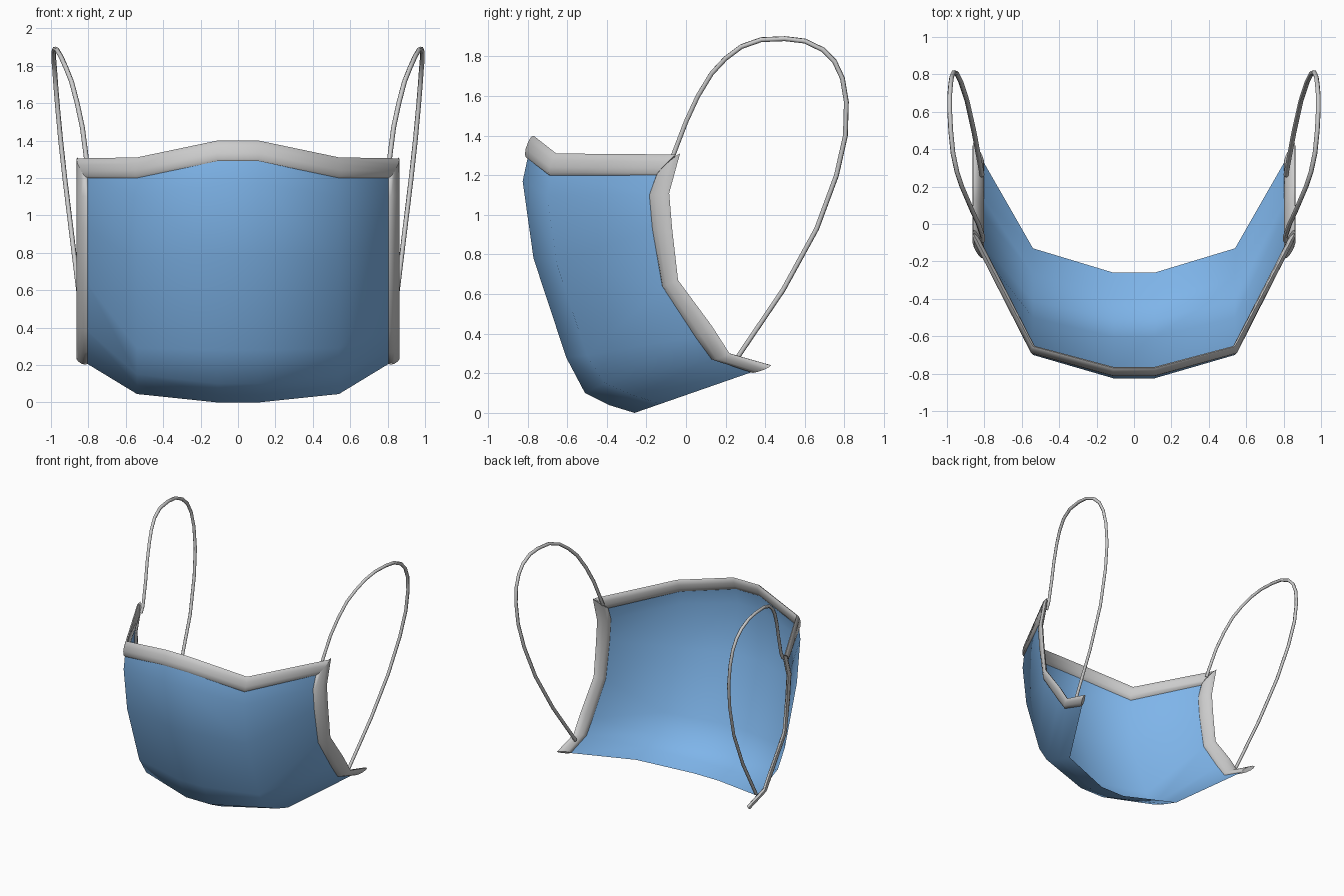
import bpy, math
from mathutils import Vector

if "Cube" in bpy.data.objects:
    bpy.data.objects.remove(bpy.data.objects["Cube"])


def make_mesh(name, verts, faces, angle, mat=None):
    me = bpy.data.meshes.new(name)
    me.from_pydata([tuple(v) for v in verts], [], faces)
    ob = bpy.data.objects.new(name, me)
    bpy.context.collection.objects.link(ob)
    if mat:
        me.materials.append(mat)
    bpy.ops.object.select_all(action='DESELECT')
    bpy.context.view_layer.objects.active = ob
    ob.select_set(True)
    bpy.ops.object.shade_smooth_by_angle(angle=math.radians(angle))
    return ob


def trim(name, inner, outer, thick=0.017, n=10):
    """Flat padded band between two edge lines."""
    a, b = [Vector(p) for p in inner], [Vector(p) for p in outer]
    mid = [(p + q) / 2 for p, q in zip(a, b)]
    verts, faces, m = [], [], len(a)
    for i in range(m):
        t = mid[min(i + 1, m - 1)] - mid[max(i - 1, 0)]
        nrm = t.cross(b[i] - a[i]).normalized()
        for k in range(n):
            w = 2 * math.pi * k / n
            verts.append(mid[i] + (b[i] - a[i]) * 0.5 * math.cos(w) + nrm * thick * math.sin(w))
    for i in range(m - 1):
        for k in range(n):
            k2 = (k + 1) % n
            faces.append((i * n + k, i * n + k2, (i + 1) * n + k2, (i + 1) * n + k))
    faces.append(tuple(reversed(range(n))))
    faces.append(tuple((m - 1) * n + k for k in range(n)))
    # make the band face outwards
    p = [verts[j] for j in faces[0]]
    if (p[1] - p[0]).cross(p[3] - p[0]).dot(sum(p, Vector()) / 4 - (mid[0] + mid[1]) / 2) < 0:
        faces = [tuple(reversed(f)) for f in faces]
    return make_mesh(name, verts, faces, 60)


blue = bpy.data.materials.new("mask_blue")
blue.diffuse_color = (0.21, 0.46, 0.82, 1)
blue.use_nodes = True
blue.node_tree.nodes["Principled BSDF"].inputs["Base Color"].default_value = blue.diffuse_color

# edge lines of the side trims as (y, z), top to bottom
side_in = [(-.15, 1.20), (-.185, 1.10), (-.17, .93), (-.12, .64), (.05, .38), (.13, .27), (.33, .205)]
side_out = [(-.03, 1.31), (-.085, 1.11), (-.07, .93), (-.04, .67), (.13, .44), (.22, .30), (.43, .24)]

# mask panel: three profile columns (y, z), mirrored across x
centre = [(-.795, 1.31), (-.825, 1.17), (-.77, .78), (-.605, .28), (-.51, .10), (-.39, .04), (-.26, 0)]
cheek = [(-.68, 1.22), (-.70, 1.10), (-.655, .76), (-.50, .29), (-.41, .15), (-.27, .09), (-.13, .045)]
edge = [(p[0] * .85 + q[0] * .15, p[1] * .85 + q[1] * .15) for p, q in zip(side_in, side_out)]
half = [(.11, centre), (.54, cheek), (.812, edge)]
cols = [(-x, c) for x, c in reversed(half)] + half
verts = [(x, c[i][0], c[i][1]) for i in range(7) for x, c in cols]
faces = [(i * 6 + j, (i + 1) * 6 + j, (i + 1) * 6 + j + 1, i * 6 + j + 1)
         for i in range(6) for j in range(5)]
make_mesh("mask_panel", verts, faces, 80, blue)

# top trim across the nose
tin = [(.11, -.808, 1.29), (.54, -.69, 1.20), (.805, -.15, 1.20)]
tout = [(.11, -.77, 1.40), (.54, -.655, 1.31), (.86, -.05, 1.305)]
mirrored = lambda pts: [(-x, y, z) for x, y, z in reversed(pts)] + pts
trim("top_trim", mirrored(tin), mirrored(tout))

# ear loop path
loop = [(.81, -.09, 1.25), (.81, -.065, 1.30), (.832, 0, 1.47), (.86, .06, 1.60), (.89, .13, 1.715),
        (.92, .20, 1.79), (.947, .28, 1.85), (.968, .38, 1.885), (.98, .50, 1.89), (.985, .60, 1.878),
        (.985, .69, 1.835), (.98, .75, 1.775), (.974, .79, 1.69), (.964, .81, 1.57), (.948, .805, 1.40),
        (.926, .76, 1.20), (.893, .66, .93), (.855, .49, .62), (.812, .26, .28)]

for s, side in ((1, "right"), (-1, "left")):
    # side trim
    trim("side_trim_" + side, [(s * .805, y, z) for y, z in side_in],
         [(s * .86, y, z) for y, z in side_out])
    # ear loop
    cu = bpy.data.curves.new("ear_loop_" + side, 'CURVE')
    cu.dimensions = '3D'
    cu.bevel_depth = 0.013
    cu.bevel_resolution = 1
    cu.use_fill_caps = True
    sp = cu.splines.new('POLY')
    sp.points.add(len(loop) - 1)
    for pt, (x, y, z) in zip(sp.points, loop):
        pt.co = (s * x, y, z, 1)
    bpy.context.collection.objects.link(bpy.data.objects.new("ear_loop_" + side, cu))
